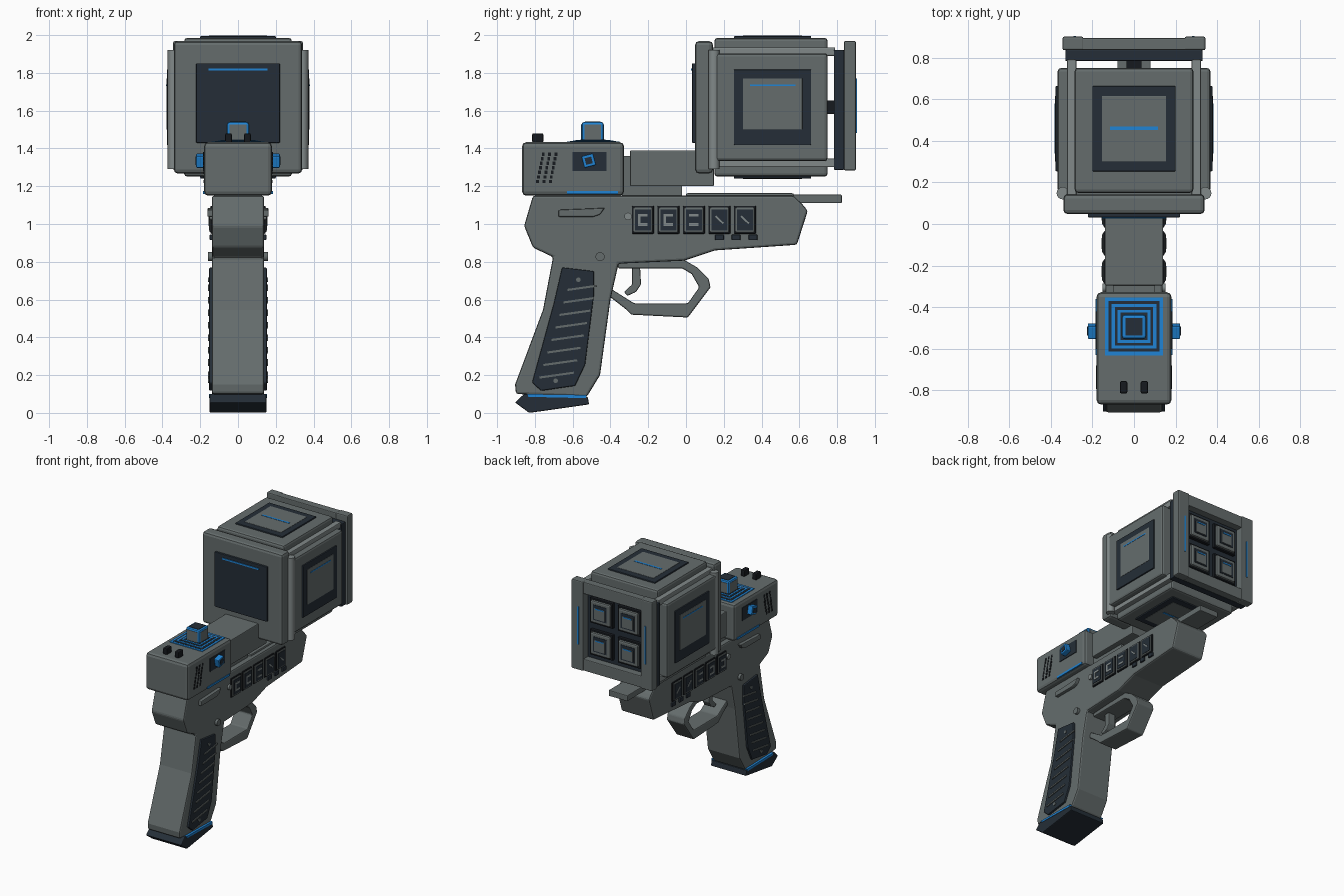
import bpy, bmesh, math
from mathutils import Matrix, Vector

old = bpy.data.objects.get("Cube")
if old:
    bpy.data.objects.remove(old, do_unlink=True)


def material(name, color):
    mat = bpy.data.materials.new(name)
    mat.use_nodes = True
    mat.diffuse_color = (*color, 1)
    mat.node_tree.nodes["Principled BSDF"].inputs["Base Color"].default_value = (*color, 1)
    return mat


grey = material("gunmetal grey", (.13, .152, .152))
light = material("light grey", (.22, .25, .25))
dark = material("dark slate", (.018, .027, .038))
black = material("near black", (.008, .01, .013))
blue = material("bright blue", (.014, .23, .66))


def finish(name, bm, mat, bevel=0):
    bmesh.ops.recalc_face_normals(bm, faces=bm.faces)
    mesh = bpy.data.meshes.new(name)
    bm.to_mesh(mesh)
    bm.free()
    mesh.materials.append(mat)
    ob = bpy.data.objects.new(name, mesh)
    bpy.context.collection.objects.link(ob)
    if bevel:
        mod = ob.modifiers.new("bevel", "BEVEL")
        mod.width = bevel
        mod.segments = 2
        mod.limit_method = "ANGLE"
    return ob


def box(name, center, size, mat, bevel=0, tilt=0):
    bm = bmesh.new()
    place = Matrix.Translation(center) @ Matrix.Rotation(tilt, 4, "X")
    bmesh.ops.create_cube(bm, size=1, matrix=place @ Matrix.Diagonal((*size, 1)))
    return finish(name, bm, mat, bevel)


def span(name, x, y, z, mat, bevel=0):
    """Box given by its low and high limit on each axis."""
    limits = (x, y, z)
    return box(name, [(a + b) / 2 for a, b in limits], [b - a for a, b in limits], mat, bevel)


def prism(name, profile, x0, x1, mat, bevel=0):
    """Side profile of (y, z) points pulled out along x."""
    bm = bmesh.new()
    face = bm.faces.new([bm.verts.new((x0, y, z)) for y, z in profile])
    out = bmesh.ops.extrude_face_region(bm, geom=[face])
    moved = [v for v in out["geom"] if isinstance(v, bmesh.types.BMVert)]
    bmesh.ops.translate(bm, verts=moved, vec=(x1 - x0, 0, 0))
    return finish(name, bm, mat, bevel)


def rod(name, center, radius, length, axis, mat):
    bm = bmesh.new()
    turn = Vector((0, 0, 1)).rotation_difference(Vector(axis)).to_matrix().to_4x4()
    bmesh.ops.create_cone(bm, cap_ends=True, segments=16, radius1=radius, radius2=radius,
                          depth=length, matrix=Matrix.Translation(center) @ turn)
    ob = finish(name, bm, mat)
    for p in ob.data.polygons:
        p.use_smooth = len(p.vertices) == 4
    return ob


SIDES = (("left", 1), ("right", -1))


def side_plate(name, y, z, w, h, x0, x1, mat, bevel=0, tilt=0):
    """Matching plate on both flanks."""
    for label, s in SIDES:
        box(f"{label}_{name}", (s * (x0 + x1) / 2, y, z), (x1 - x0, w, h), mat, bevel, tilt)


def side_prism(name, profile, x0, x1, mat, bevel=0):
    for label, s in SIDES:
        prism(f"{label}_{name}", profile, s * x0, s * x1, mat, bevel)


# Frame with grip
prism("frame", [(-.81, 1.15), (-.857, .99), (-.81, .875), (-.704, .825), (-.757, .546),
                (-.905, .15), (-.9, .1), (-.525, .085), (-.455, .2), (-.4, .6), (-.357, .79),
                (-.01, .806), (.153, .86), (.587, .89), (.645, 1.07), (.62, 1.1), (.57, 1.15)],
      -.138, .138, grey, .012)
prism("grip_base", [(-.905, .055), (-.857, .1), (-.52, .085), (-.513, .045), (-.83, 0)],
      -.15, .15, dark, .006)
side_prism("base_stripe", [(-.84, .1), (-.835, .085), (-.53, .078), (-.525, .095)], .13, .153, blue)

# Grip panels with ridges and screws
side_prism("grip_panel", [(-.656, .77), (-.487, .75), (-.487, .626), (-.534, .255),
                          (-.587, .143), (-.767, .117), (-.815, .16), (-.7, .58)],
           .13, .153, dark, .006)
for i in range(8):
    z = .2 + i * .066
    y = -.685 + .135 * (i / 7)
    side_plate("grip_ridge", y, z, .185 - .004 * i, .011, .15, .16, grey, 0, .14)
for label, s in SIDES:
    for y, z, r in ((-.57, .705, .012), (-.69, .17, .012), (-.455, .827, .024)):
        rod(f"{label}_screw", (s * .146, y, z), r, .024, (1, 0, 0), grey)
    rod(f"{label}_indicator", (s * .142, -.307, 1.04), .02, .02, (1, 0, 0), light)
side_prism("lever", [(-.675, 1.075), (-.43, 1.085), (-.455, 1.05), (-.49, 1.038), (-.675, 1.038)],
           .13, .162, grey, .006)

# Trigger and guard
prism("trigger_guard", [(-.41, .62), (-.32, .55), (-.29, .52), (.01, .505), (.13, .665),
                        (.12, .71), (.06, .77), (-.01, .81), (-.36, .81), (-.36, .765),
                        (-.02, .765), (.03, .735), (.07, .665), (.01, .58), (-.275, .58),
                        (-.33, .615), (-.41, .665)], -.075, .075, grey, .008)
prism("trigger", [(-.285, .77), (-.243, .77), (-.238, .68), (-.265, .64), (-.31, .62),
                  (-.328, .64), (-.285, .68)], -.03, .03, grey, .006)

# Flank instrument panels
for i in range(5):
    y = -.228 + .135 * i
    side_plate("instrument_bezel", y, 1.022, .118, .148, .13, .146, black, .006)
    side_plate("instrument_plate", y, 1.022, .102, .132, .13, .151, grey, .006)
    side_plate("instrument_screen", y, 1.022, .085, .112, .14, .154, dark)
    if i > 2:
        side_plate("instrument_needle", y, 1.022, .055, .009, .15, .157, light, 0, -.75)
    else:
        for dz in (-.025, .025):
            side_plate("instrument_mark", y, 1.022 + dz, .05, .014, .15, .157, light)
        if i < 2:
            side_plate("instrument_bar", y - .02, 1.022, .012, .06, .15, .157, light)
for y in (.177, .265, .355):
    side_plate("tab", y, .929, .046, .03, .13, .15, dark, .004)

# Top rail and tongue
span("top_rail", (-.11, .11), (0, .57), (1.12, 1.163), grey, .008)
span("rail_tongue", (-.08, .08), (.5, .825), (1.11, 1.155), grey, .006)

# Rear housing
span("housing", (-.18, .18), (-.868, -.328), (1.15, 1.433), grey, .022)
span("connector_block", (-.14, .14), (-.296, .148), (1.2, 1.39), grey, .006)
span("connector_core", (-.1, .1), (-.34, -.28), (1.14, 1.36), grey)
span("connector_foot", (-.1, .1), (-.29, -.02), (1.14, 1.21), grey)
side_plate("housing_stripe", -.495, 1.166, .27, .016, .17, .184, blue)
side_plate("housing_screen", -.51, 1.33, .18, .1, .17, .185, dark)
side_plate("knob", -.515, 1.335, .064, .064, .18, .222, blue, .006, .25)
side_plate("knob_cap", -.515, 1.335, .036, .036, .2, .225, dark, 0, .25)
for column in range(3):
    for row in range(7):
        side_plate("vent", -.786 + .034 * column + .005 * row, 1.225 + .024 * row,
                   .015, .018, .17, .183, black)

# Sight on top of the housing, built as stepped square rings
for i, half in enumerate((.139, .122, .107, .092, .079, .066)):
    ring = dark if i % 2 else blue
    box("sight_ring", (0, -.492, 1.432 + .002 * i), (2 * half, 2 * half, .012), ring)
span("sight_post", (-.058, .058), (-.552, -.436), (1.43, 1.54), blue, .012)
side_plate("sight_side", -.494, 1.478, .088, .095, .05, .06, grey)
for y in (-.552, -.436):
    box("sight_face", (0, y, 1.478), (.088, .006, .095), grey)
box("sight_cap", (0, -.494, 1.54), (.084, .084, .006), dark)
for s in (-1, 1):
    box("top_button", (s * .05, -.785, 1.455), (.036, .06, .05), black, .008)

# Cubic head: core, front plate and corner rails
MID = 1.618
span("head_core", (-.3, .3), (.1, .75), (MID - .3, MID + .3), grey)
span("head_front_plate", (-.34, .34), (.048, .143), (1.268, 1.968), grey, .02)
span("front_window", (-.222, .222), (.032, .06), (1.43, 1.85), dark, .004)
span("front_window_line", (-.155, .155), (.027, .034), (1.812, 1.824), blue)
for label, s in SIDES:
    rod(f"{label}_post", (s * .342, .148, 1.605), .03, .63, (0, 0, 1), light)
    for t in (-1, 1):
        box(f"{label}_corner_rail", (s * .3, .46, MID + t * .295), (.045, .66, .045), light, .006)

# Four matching head panels turned around the y axis
for k, label in enumerate(("top", "left", "bottom", "right")):
    turn = Matrix.Translation((0, .45, MID)) @ Matrix.Rotation(k * math.pi / 2, 4, "Y")
    upright = k % 2 == 1
    shift = {1: -.018, 3: .018}.get(k, 0)
    line_size = (.009, .24, .004) if upright else (.23, .016, .004)
    line_at = {1: -.117, 3: .117}.get(k, 0)
    layers = [("panel", (0, 0, .325), (.57, .6, .084), grey, .016),
              ("window_frame", (0, .008, .368), (.4, .41, .018), dark, .005),
              ("window", (shift, .008, .375), (.27 if upright else .31, .315, .008), grey, .002),
              ("window_line", (line_at, .01, .379), line_size, blue, 0)]
    for part, center, size, mat, bevel in layers:
        box(f"{label}_{part}", center, size, mat, bevel).matrix_world = turn

# Muzzle plate with side bars
PLATE = 1.626
box("muzzle_stub", (0, .77, MID), (.07, .08, .07), black)
box("muzzle_backing", (0, .81, PLATE - .022), (.66, .054, .636), dark, .006)
for s in (-1, 1):
    box("muzzle_bar", (s * .293, .868, PLATE), (.1, .065, .684), grey, .008)
    box("muzzle_bar_line", (s * .285, .901, PLATE), (.012, .006, .29), blue)
    box("muzzle_crossbar", (0, .865, PLATE + s * .295), (.5, .058, .09), grey, .006)

# Four square emitters
for sx in (-1, 1):
    for sz in (-1, 1):
        x, z = sx * .118, PLATE + sz * .122
        box("emitter_rim", (x, .845, z), (.195, .03, .195), black, .006)
        box("emitter_body", (x, .855, z), (.17, .04, .17), grey, .012)
        box("emitter_screen", (x, .874, z), (.115, .008, .115), dark)
        box("emitter_face", (x, .877, z - .006), (.09, .008, .085), grey)
        box("emitter_line", (x, .88, z + .03), (.07, .008, .009), blue)
